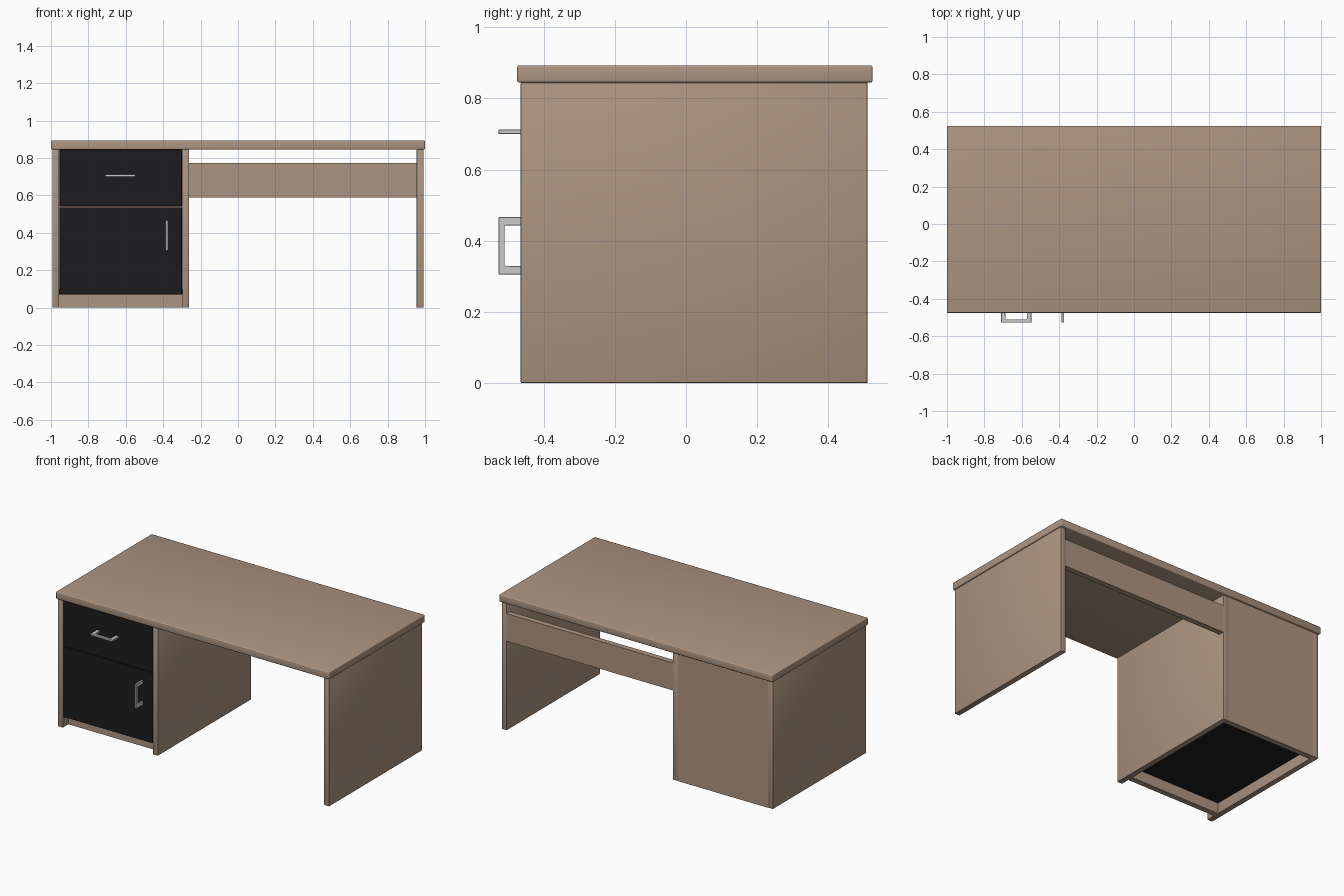
import bpy, bmesh, math

if "Cube" in bpy.data.objects:
    bpy.data.objects.remove(bpy.data.objects["Cube"])


def material(name, rgb):
    m = bpy.data.materials.new(name)
    m.diffuse_color = (*rgb, 1)
    m.use_nodes = True
    m.node_tree.nodes["Principled BSDF"].inputs["Base Color"].default_value = m.diffuse_color
    return m


WOOD = material("wood", (0.42, 0.30, 0.22))
BLACK = material("black", (0.012, 0.012, 0.013))
METAL = material("metal", (0.55, 0.55, 0.55))


def finish(bm, name, mat, bevel, segments):
    bmesh.ops.recalc_face_normals(bm, faces=bm.faces)
    if bevel:
        bmesh.ops.bevel(bm, geom=bm.edges[:], offset=bevel, segments=segments,
                        profile=0.5, affect='EDGES')
    mesh = bpy.data.meshes.new(name)
    bm.to_mesh(mesh)
    bm.free()
    obj = bpy.data.objects.new(name, mesh)
    bpy.context.collection.objects.link(obj)
    mesh.materials.append(mat)
    bpy.ops.object.select_all(action='DESELECT')
    obj.select_set(True)
    bpy.context.view_layer.objects.active = obj
    bpy.ops.object.shade_smooth_by_angle(angle=math.radians(35))
    return obj


def box(name, x, y, z, mat=WOOD, bevel=0.003, segments=2):
    bm = bmesh.new()
    bmesh.ops.create_cube(bm, size=1)
    for v in bm.verts:
        v.co = [(a + b) / 2 + c * (b - a) for (a, b), c in zip((x, y, z), v.co)]
    return finish(bm, name, mat, bevel, segments)


def handle(name, centre, vertical):
    # U-shaped profile (along, out) extruded to a flat pull
    h, leg, front, bar, back, w = 0.081, 0.024, -0.527, 0.017, -0.459, 0.0065
    i = h - leg
    profile = [(-h, back), (-h, front), (h, front), (h, back),
               (i, back), (i, front + bar), (-i, front + bar), (-i, back)]
    bm = bmesh.new()
    cx, cz = centre
    place = ((lambda a, y, s: (cx + s, y, cz + a)) if vertical
             else (lambda a, y, s: (cx + a, y, cz + s)))
    face = bm.faces.new([bm.verts.new(place(a, y, -w)) for a, y in profile])
    ext = bmesh.ops.extrude_face_region(bm, geom=[face])
    for v in ext["geom"]:
        if isinstance(v, bmesh.types.BMVert):
            v.co[0 if vertical else 2] += 2 * w
    return finish(bm, name, METAL, 0.0015, 1)


DEPTH = (-0.465, 0.51)

# Desktop and upright panels
box("desktop", (-1, 1), (-0.475, 0.525), (0.845, 0.893), bevel=0.006, segments=3)
for name, x0 in (("left_side_panel", -0.993), ("cabinet_inner_panel", -0.298),
                 ("right_side_panel", 0.955)):
    box(name, (x0, x0 + 0.037), DEPTH, (0, 0.845))

# Back boards
box("cabinet_back", (-0.956, -0.298), (0.473, 0.51), (0, 0.845), bevel=0)
box("modesty_panel", (-0.261, 0.955), (0.473, 0.51), (0.59, 0.772), bevel=0)

# Cabinet base
box("plinth", (-0.956, -0.298), (-0.405, -0.368), (0, 0.07), bevel=0)
box("cabinet_floor", (-0.956, -0.298), (-0.42, 0.473), (0.07, 0.1), BLACK, bevel=0)

# Drawer and door fronts
box("drawer_front", (-0.955, -0.299), (-0.461, -0.42), (0.54, 0.845), BLACK, 0.002, 1)
box("door", (-0.955, -0.299), (-0.461, -0.42), (0.07, 0.536), BLACK, 0.002, 1)

# Handles
handle("drawer_handle", (-0.63, 0.706), False)
handle("door_handle", (-0.38, 0.386), True)
